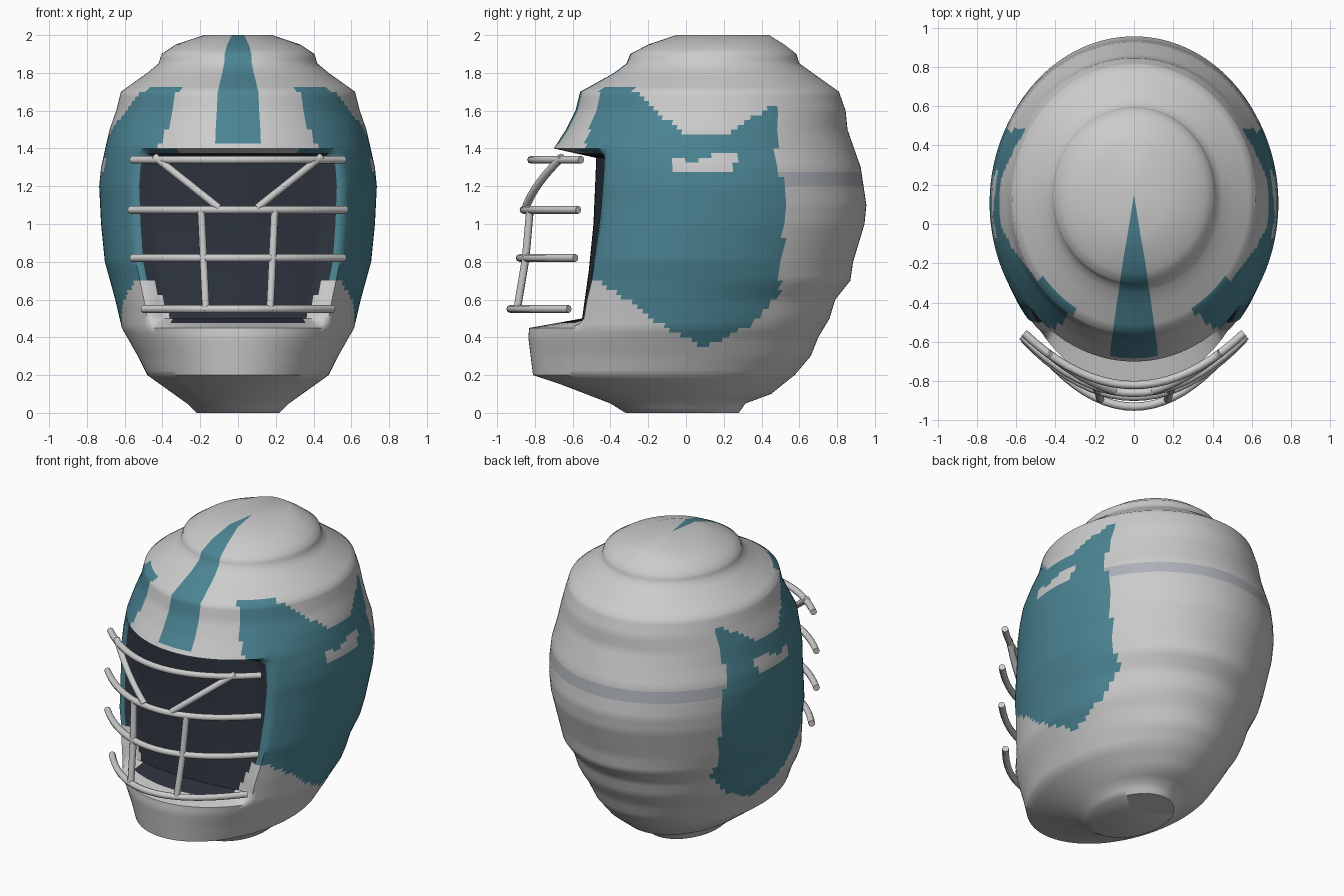
import bpy, bmesh, math

if "Cube" in bpy.data.objects:
    bpy.data.objects.remove(bpy.data.objects["Cube"])

def lerp_table(t, z):
    # piecewise-linear lookup in [(z, value), ...]
    if z <= t[0][0]:
        return t[0][1]
    for (z0, v0), (z1, v1) in zip(t, t[1:]):
        if z <= z1:
            return v0 + (v1 - v0) * (z - z0) / (z1 - z0)
    return t[-1][1]

def clamp(v):
    return max(0.0, min(1.0, v))

def inside(poly, x, y):
    r = False
    for (x0, y0), (x1, y1) in zip(poly, poly[1:] + poly[:1]):
        if (y0 > y) != (y1 > y) and x < x0 + (x1 - x0) * (y - y0) / (y1 - y0):
            r = not r
    return r

def material(name, rgb):
    m = bpy.data.materials.new(name)
    m.diffuse_color = (*rgb, 1)
    m.use_nodes = True
    m.node_tree.nodes["Principled BSDF"].inputs["Base Color"].default_value = m.diffuse_color
    return m

# Shell profiles: half width, front and back outline by height
WIDTH = [(0, .22), (.05, .27), (.15, .41), (.2, .48), (.3, .53), (.45, .615), (.6, .65),
         (.8, .705), (1, .725), (1.2, .735), (1.3, .725), (1.5, .68), (1.6, .645),
         (1.7, .62), (1.8, .48), (1.85, .42), (1.9, .405), (1.95, .33), (2, .18)]
FRONT = [(0, -.32), (.05, -.40), (.15, -.66), (.2, -.81), (.4, -.835), (.45, -.83),
         (1.4, -.70), (1.5, -.635), (1.6, -.585), (1.7, -.56), (1.8, -.38),
         (1.85, -.315), (1.9, -.295), (1.95, -.2), (2, -.05)]
BACK = [(0, .28), (.05, .315), (.1, .45), (.2, .575), (.3, .66), (.4, .70), (.5, .76),
        (.6, .79), (.7, .87), (.8, .885), (1, .945), (1.1, .955), (1.3, .925), (1.5, .855),
        (1.6, .845), (1.7, .81), (1.8, .67), (1.85, .60), (1.9, .585), (1.95, .52), (2, .44)]
RECESS = [(.5, -.55), (.75, -.515), (1, -.49), (1.35, -.475)]

# Painted side patch (y, z) and its small light notch
PATCH = [(-.7, .70), (-.7, 1.38), (-.54, 1.4), (-.44, 1.73), (-.30, 1.73), (-.02, 1.48),
         (.22, 1.48), (.48, 1.64), (.48, 1.3), (.54, 1.2), (.49, .62), (.33, .46),
         (.1, .35), (-.2, .5), (-.35, .63), (-.5, .71)]
NOTCH = [(-.06, 1.27), (.25, 1.27), (.28, 1.38), (.16, 1.38), (.05, 1.33), (-.06, 1.35)]

def opening(phi, z):
    # 0 on the outer shell, 1 inside the face recess
    return clamp((1.4 - z) / .05) * clamp((z - .45) / .05) * clamp((.86 - abs(phi)) / .09)

def shell_point(phi, z):
    a, f, b = (lerp_table(t, z) for t in (WIDTH, FRONT, BACK))
    x = a * math.sin(phi)
    y = (f + b) / 2 - (b - f) / 2 * math.cos(phi)
    t = opening(phi, z)
    rx = x * .9
    ry = lerp_table(RECESS, z) + .06 * (rx / .45) ** 2
    return x + (rx - x) * t, y + (ry - y) * t, z

def paint(phi, z):
    x, y, _ = shell_point(phi, z)
    if opening(phi, z) > .5:
        if z < .7 and abs(x) > .36 + .4 * (z - .5):
            return 0
        if abs(phi) < .82 or z < .7:
            return 2
    if z > 1.42 and abs(phi) < .155:
        return 1
    if abs(phi) > .5 and inside(PATCH, y, z) and not inside(NOTCH, y, z):
        return 1
    if 1.2 < z < 1.27 and y > .42:
        return 3
    return 0

# Helmet shell
N, R = 144, 80
step = 2 * math.pi / N
bm = bmesh.new()
rings = [[bm.verts.new(shell_point((i - N / 2) * step, k * 2 / R)) for i in range(N)]
         for k in range(R + 1)]
for k in range(R):
    for i in range(N):
        j = (i + 1) % N
        fc = bm.faces.new((rings[k][i], rings[k][j], rings[k + 1][j], rings[k + 1][i]))
        fc.material_index = paint((i + .5 - N / 2) * step, (k + .5) * 2 / R)
top = bm.verts.new((0, .15, 2))
base = bm.verts.new((0, 0, 0))
for i in range(N):
    j = (i + 1) % N
    fc = bm.faces.new((rings[R][i], rings[R][j], top))
    fc.material_index = int(abs((i + .5 - N / 2) * step) < .155)
    bm.faces.new((rings[0][j], rings[0][i], base))
bmesh.ops.recalc_face_normals(bm, faces=bm.faces)
me = bpy.data.meshes.new("helmet_shell")
bm.to_mesh(me)
bm.free()
for m in (material("shell_grey", (.8, .8, .8)), material("teal", (.07, .23, .29)),
          material("dark_lining", (.025, .032, .045)), material("band_grey", (.42, .44, .48))):
    me.materials.append(m)
shell = bpy.data.objects.new("helmet_shell", me)
bpy.context.collection.objects.link(shell)
bpy.context.view_layer.objects.active = shell
shell.select_set(True)
bpy.ops.object.shade_smooth_by_angle(angle=math.radians(50))
shell.select_set(False)

# Face cage: rows of (height, half width, end y, centre y)
ROWS = [(.55, .50, -.62, -.93), (.82, .56, -.585, -.88), (1.075, .57, -.57, -.86),
        (1.34, .56, -.555, -.82)]

def cage_y(x, z):
    return lerp_table([(h, c + (e - c) * (x / w) ** 2) for h, w, e, c in ROWS], z)

def bar(name, x0, z0, x1, z1, n):
    cu = bpy.data.curves.new(name, 'CURVE')
    cu.dimensions = '3D'
    cu.bevel_depth = .021
    cu.bevel_resolution = 2
    cu.use_fill_caps = True
    sp = cu.splines.new('POLY')
    sp.points.add(n)
    for i, p in enumerate(sp.points):
        x, z = x0 + (x1 - x0) * i / n, z0 + (z1 - z0) * i / n
        p.co = (x, cage_y(x, z), z, 1)
    ob = bpy.data.objects.new(name, cu)
    bpy.context.collection.objects.link(ob)
    bpy.ops.object.select_all(action='DESELECT')
    bpy.context.view_layer.objects.active = ob
    ob.select_set(True)
    bpy.ops.object.convert(target='MESH')
    bpy.ops.object.shade_smooth_by_angle(angle=math.radians(50))

for k, (h, w, e, c) in enumerate(ROWS):
    bar(f"cage_bar_{k + 1}", -w, h, w, h, 20)
for s, side in ((-1, "left"), (1, "right")):
    bar(f"cage_upright_{side}", s * .195, 1.075, s * .17, .54, 8)
    bar(f"cage_brace_{side}", s * .44, 1.355, s * .1, 1.085, 8)
